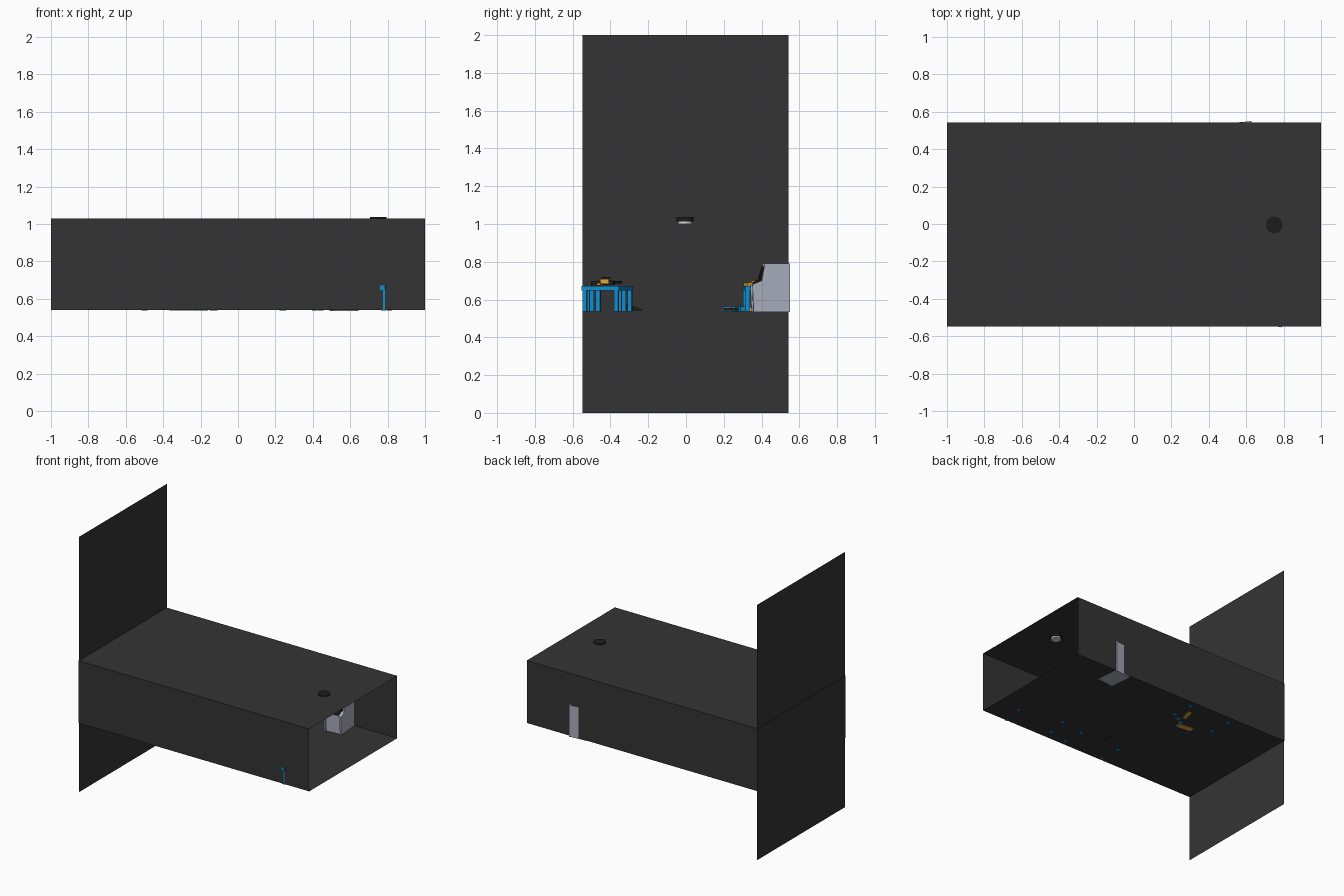
import bpy, bmesh
from math import radians, cos, sin
from mathutils import Matrix, Vector

cube = bpy.data.objects.get("Cube")
if cube:
    bpy.data.objects.remove(cube, do_unlink=True)


def material(name, rgb):
    m = bpy.data.materials.new(name)
    m.use_nodes = True
    m.diffuse_color = (*rgb, 1)
    m.node_tree.nodes["Principled BSDF"].inputs["Base Color"].default_value = (*rgb, 1)
    return m


WALL = material("charcoal_wall", (0.034, 0.034, 0.034))
BLUE = material("bright_blue", (0.005, 0.27, 0.6))
GREY = material("pale_blue_grey", (0.40, 0.42, 0.51))
YELLOW = material("warm_yellow", (0.75, 0.4, 0.04))
BLACK = material("black", (0.012, 0.012, 0.012))
WHITE = material("lamp_white", (0.7, 0.7, 0.75))
FLOOR = 0.541
TABLE_TOP = 0.672


def finish(name, bm, mat, matrix=Matrix()):
    mesh = bpy.data.meshes.new(name)
    bm.to_mesh(mesh)
    bm.free()
    mesh.materials.append(mat)
    ob = bpy.data.objects.new(name, mesh)
    ob.matrix_world = matrix
    bpy.context.scene.collection.objects.link(ob)
    return ob


def place(x, y, z=0, angle=0):
    return Matrix.Translation((x, y, z)) @ Matrix.Rotation(radians(angle), 4, 'Z')


def box(name, mat, lo, hi, matrix=Matrix()):
    bm = bmesh.new()
    bmesh.ops.create_cube(bm, size=1)
    lo, hi = Vector(lo), Vector(hi)
    for v in bm.verts:
        v.co = Vector([(a + b) / 2 + c * (b - a) for a, b, c in zip(lo, hi, v.co)])
    return finish(name, bm, mat, matrix)


def cylinder(name, mat, radius, length, matrix, sides=24):
    bm = bmesh.new()
    bmesh.ops.create_cone(bm, cap_ends=True, segments=sides, radius1=radius,
                          radius2=radius, depth=length)
    return finish(name, bm, mat, matrix)


def extrude_profile(name, mat, profile, x0, x1, matrix):
    # Side profile in y, z swept along x
    bm = bmesh.new()
    face = bm.faces.new([bm.verts.new((x0, y, z)) for y, z in profile])
    swept = bmesh.ops.extrude_face_region(bm, geom=[face])["geom"]
    bmesh.ops.translate(bm, vec=(x1 - x0, 0, 0),
                        verts=[v for v in swept if isinstance(v, bmesh.types.BMVert)])
    bmesh.ops.recalc_face_normals(bm, faces=bm.faces)
    return finish(name, bm, mat, matrix)


# Room shell, open at one end
room = box("room_shell", WALL, (-1, -0.547, FLOOR), (1, 0.543, 1.03))
bm = bmesh.new()
bm.from_mesh(room.data)
bm.faces.ensure_lookup_table()
open_end = [f for f in bm.faces if f.calc_center_median().x > 0.9]
bmesh.ops.delete(bm, geom=open_end, context='FACES_ONLY')
bm.to_mesh(room.data)
bm.free()

# Tall end panel
bm = bmesh.new()
bm.faces.new([bm.verts.new((-0.997, y, z)) for y, z in
              ((-0.547, 0), (0.543, 0), (0.543, 2), (-0.547, 2))])
finish("end_panel", bm, WALL)

# Ceiling lamp
cylinder("lamp_housing", BLACK, 0.045, 0.025, place(0.75, -0.005, 1.0245))
cylinder("lamp_glass", WHITE, 0.038, 0.013, place(0.75, -0.005, 1.0065))


# Tables
def table(name, x, y, angle):
    m = place(x, y, 0, angle)
    box(name + "_top", BLUE, (-0.2, -0.1, 0.647), (0.2, 0.1, TABLE_TOP), m)
    for i, sx in enumerate((-1, 1)):
        for j, sy in enumerate((-1, 1)):
            cx, cy = sx * 0.187, sy * 0.085
            box(f"{name}_leg_{i}{j}", BLUE, (cx - 0.012, cy - 0.012, 0.537),
                (cx + 0.012, cy + 0.012, 0.65), m)


table("front_table", 0.61, -0.416, -11)
table("middle_table", 0.053, -0.425, 3)
table("back_table", -0.313, 0.405, 2)


# Handheld tools lying on the tables
def tool(name, x, y, angle):
    m = place(x, y, TABLE_TOP, angle)
    box(name + "_body", BLACK, (-0.045, -0.014, 0.004), (0.04, 0.014, 0.03), m)
    box(name + "_cover", YELLOW, (-0.03, -0.016, 0.012), (0.015, 0.016, 0.036), m)
    box(name + "_sight", BLACK, (-0.02, -0.007, 0.036), (0.02, 0.007, 0.048), m)
    box(name + "_stock", BLACK, (-0.085, -0.01, 0.0), (-0.045, 0.01, 0.026), m)
    box(name + "_grip", YELLOW, (-0.04, -0.04, 0.002), (-0.022, -0.012, 0.016), m)
    cylinder(name + "_barrel", BLACK, 0.007, 0.05,
             m @ Matrix.Translation((0.06, 0, 0.02)) @ Matrix.Rotation(radians(90), 4, 'Y'), 10)


tool("front_tool", 0.6, -0.42, 70)
tool("middle_tool", 0.03, -0.43, 40)

# Parts on the back table
box("table_plate", YELLOW, (-0.06, -0.045, 0), (0.06, 0.045, 0.018), place(-0.3, 0.36, TABLE_TOP, 12))
box("table_block", YELLOW, (-0.025, -0.02, 0), (0.025, 0.02, 0.03), place(-0.25, 0.375, TABLE_TOP, 30))

# Scattered parts on the floor
box("floor_plate_long", YELLOW, (-0.065, -0.022, -0.004), (0.065, 0.022, 0.02), place(-0.3, 0.224, FLOOR, -8))
box("floor_plate_short", YELLOW, (-0.05, -0.014, -0.004), (0.05, 0.014, 0.02), place(-0.2, 0.375, FLOOR, 75))
for i, (x, y) in enumerate(((-0.245, 0.212), (-0.18, 0.295), (-0.23, 0.26))):
    box(f"floor_block_{i}", BLUE, (-0.015, -0.015, -0.004), (0.015, 0.015, 0.022), place(x, y, FLOOR, 25 * i))
box("floor_rod", BLACK, (-0.05, -0.008, 0), (0.05, 0.008, 0.014), place(-0.2, 0.25, FLOOR, 70))
wedge = [(-0.04, 0), (0.04, 0), (0.04, 0.008), (-0.04, 0.036)]
extrude_profile("floor_wedge", BLACK, wedge, -0.03, 0.03, place(0.05, -0.275, FLOOR))

# Console cabinet against the back wall
cab = place(0.567, 0.445, 0, 5)
outline = [(0.1, 0.535), (0.1, 0.79), (-0.034, 0.79), (-0.05, 0.70), (-0.1, 0.68), (-0.093, 0.535)]
inner = [(0.099, 0.536), (0.099, 0.783), (-0.026, 0.783), (-0.042, 0.704), (-0.09, 0.684), (-0.085, 0.536)]
extrude_profile("cabinet_body", GREY, inner, -0.06, 0.06, cab)
for name, x in (("cabinet_left_side", 0.058), ("cabinet_right_side", -0.07)):
    extrude_profile(name, GREY, outline, x, x + 0.012, cab)
screen = [(-0.026, 0.775), (-0.04, 0.775), (-0.06, 0.71), (-0.042, 0.706)]
extrude_profile("cabinet_screen", BLACK, screen, -0.052, 0.052, cab)
keys = [(-0.05, 0.700), (-0.05, 0.708), (-0.088, 0.692), (-0.088, 0.684)]
extrude_profile("cabinet_keys", BLACK, keys, -0.045, 0.045, cab)
